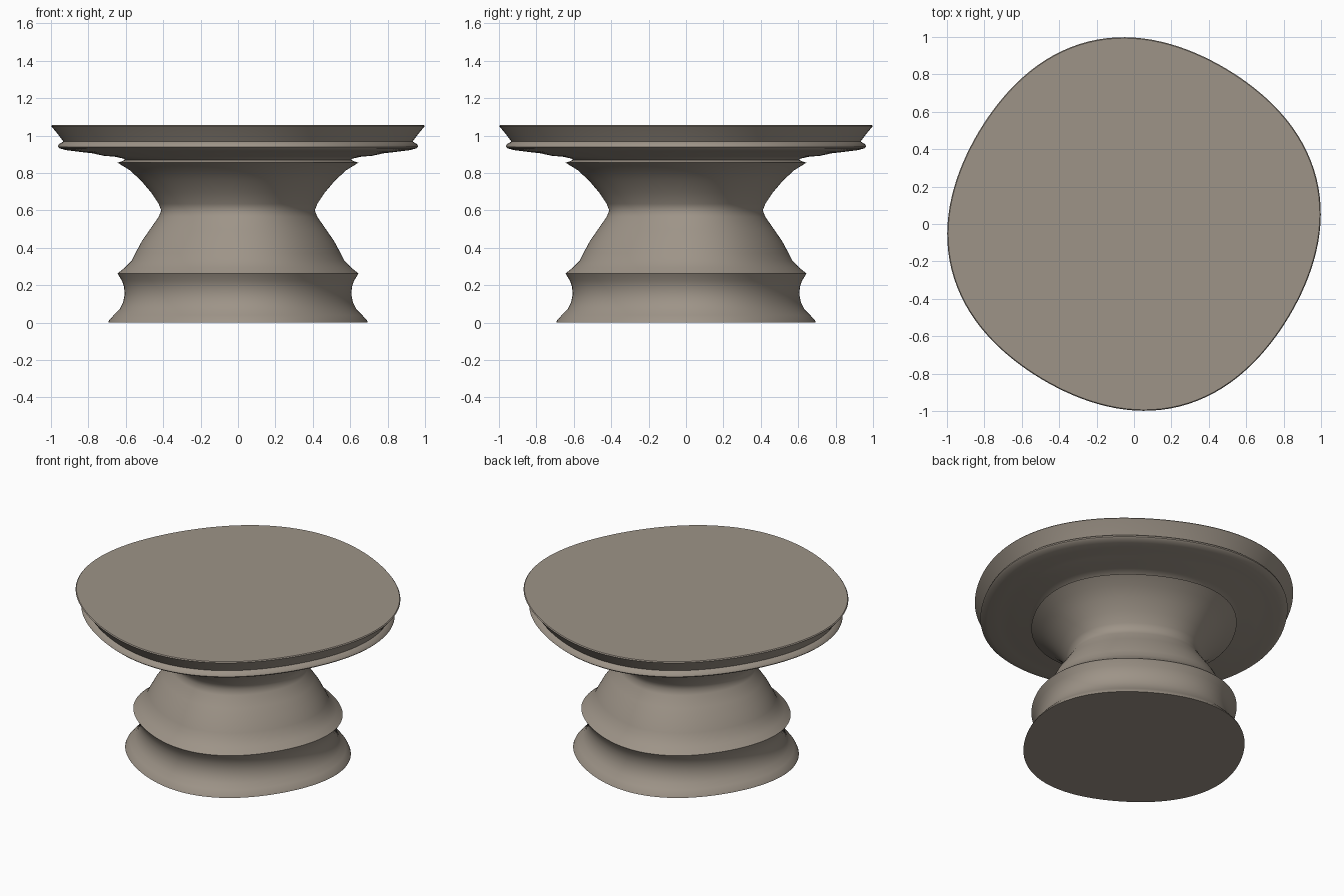
import bpy
import bmesh
from math import cos, sin, pi, radians

if "Cube" in bpy.data.objects:
    bpy.data.objects.remove(bpy.data.objects["Cube"], do_unlink=True)

SEGMENTS = 128

# Single warm stone colour
stone = bpy.data.materials.new("warm grey stone")
stone.use_nodes = True
colour = (0.34, 0.295, 0.245, 1)
stone.diffuse_color = colour
bsdf = stone.node_tree.nodes["Principled BSDF"]
bsdf.inputs["Base Color"].default_value = colour
bsdf.inputs["Roughness"].default_value = 0.8


def outline(angle):
    """Slightly squared, twisted round outline with four soft lobes."""
    return 0.9856 + 0.02 * cos(4 * (angle - radians(14)))


def turned_part(name, profile):
    """Sweep a (radius, height) profile around z and cap both ends."""
    bm = bmesh.new()
    rings = []
    for radius, z in profile:
        ring = []
        for i in range(SEGMENTS):
            a = 2 * pi * i / SEGMENTS
            r = radius * outline(a)
            ring.append(bm.verts.new((r * cos(a), r * sin(a), z)))
        rings.append(ring)
    for low, high in zip(rings, rings[1:]):
        for i in range(SEGMENTS):
            j = (i + 1) % SEGMENTS
            bm.faces.new((low[i], low[j], high[j], high[i]))
    bm.faces.new(rings[0][::-1])
    bm.faces.new(rings[-1])
    mesh = bpy.data.meshes.new(name)
    bm.to_mesh(mesh)
    bm.free()
    mesh.materials.append(stone)
    obj = bpy.data.objects.new(name, mesh)
    bpy.context.collection.objects.link(obj)
    bpy.ops.object.select_all(action="DESELECT")
    obj.select_set(True)
    bpy.context.view_layer.objects.active = obj
    bpy.ops.object.shade_smooth_by_angle(angle=radians(50))
    return obj


# Waisted pedestal: flared foot, ridge, narrow waist, flared collar
turned_part("pedestal", [
    (0.695, 0), (0.69, 0.012), (0.665, 0.04), (0.635, 0.07), (0.615, 0.11),
    (0.607, 0.15), (0.61, 0.19), (0.622, 0.225), (0.645, 0.262),
    (0.605, 0.295), (0.57, 0.33), (0.55, 0.37), (0.515, 0.435),
    (0.47, 0.5), (0.425, 0.565), (0.411, 0.6), (0.425, 0.635),
    (0.465, 0.695), (0.52, 0.76), (0.58, 0.815), (0.645, 0.855),
    (0.62, 0.863), (0.6, 0.872),
])

# Tabletop: dished underside, rounded lip, groove and flared rim
turned_part("tabletop", [
    (0.6, 0.866), (0.615, 0.877), (0.66, 0.887), (0.72, 0.892),
    (0.78, 0.905), (0.85, 0.913), (0.92, 0.922), (0.955, 0.931),
    (0.965, 0.94), (0.96, 0.953), (0.935, 0.968),
    (0.965, 1.008), (1.0, 1.05), (0.995, 1.056),
])
